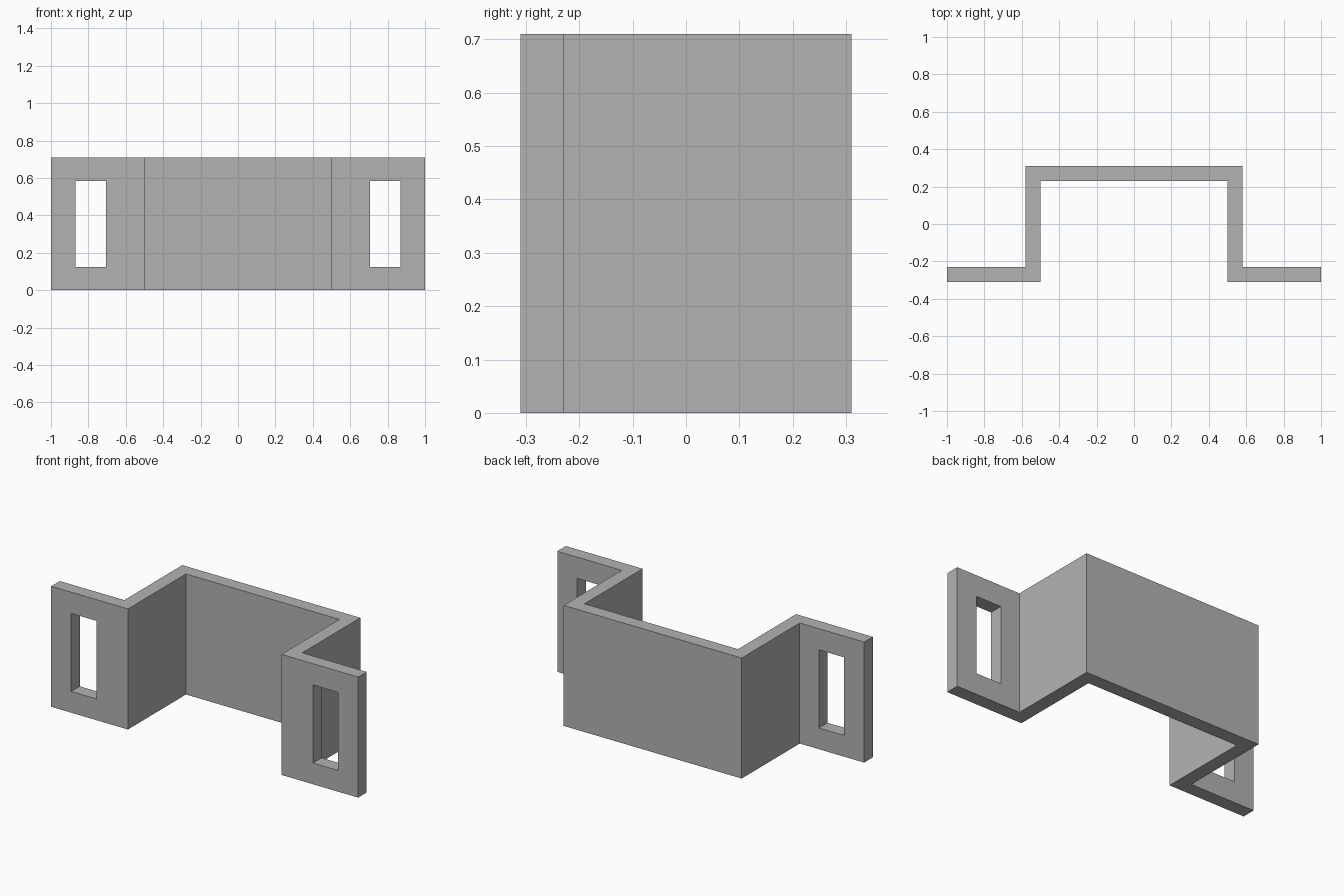
import bpy
import bmesh

HEIGHT = 0.71

cube = bpy.data.objects.get("Cube")
if cube:
    bpy.data.objects.remove(cube, do_unlink=True)

grey = bpy.data.materials.new("plain grey")
grey.use_nodes = True
grey.diffuse_color = (0.45, 0.45, 0.45, 1)
grey.node_tree.nodes["Principled BSDF"].inputs["Base Color"].default_value = (0.45, 0.45, 0.45, 1)


def extrude_outline(name, outline, bottom, top):
    """Solid made by raising a flat xy outline from bottom to top."""
    bm = bmesh.new()
    base = bm.faces.new([bm.verts.new((x, y, bottom)) for x, y in outline])
    raised = bmesh.ops.extrude_face_region(bm, geom=[base])["geom"]
    verts = [v for v in raised if isinstance(v, bmesh.types.BMVert)]
    bmesh.ops.translate(bm, verts=verts, vec=(0, 0, top - bottom))
    bmesh.ops.recalc_face_normals(bm, faces=bm.faces)
    mesh = bpy.data.meshes.new(name)
    bm.to_mesh(mesh)
    bm.free()
    mesh.materials.append(grey)
    obj = bpy.data.objects.new(name, mesh)
    bpy.context.collection.objects.link(obj)
    return obj


# Folded strip: flange, side wall, back wall, then mirrored
half = [(0.5, 0.23), (0.5, -0.31), (1, -0.31), (1, -0.23), (0.58, -0.23), (0.58, 0.31)]
outline = half + [(-x, y) for x, y in reversed(half)]
bracket = extrude_outline("bracket", outline, 0, HEIGHT)

# Upright slot through each flange
for side, label in ((1, "left"), (-1, "right")):
    slot = [(side * x, y) for x, y in ((0.705, -0.4), (0.87, -0.4), (0.87, -0.1), (0.705, -0.1))]
    cutter = extrude_outline(label + "_slot_cutter", slot, 0.125, 0.585)
    cutter.hide_render = True
    cutter.hide_viewport = True
    cut = bracket.modifiers.new(label + "_slot", "BOOLEAN")
    cut.operation = "DIFFERENCE"
    cut.solver = "EXACT"
    cut.object = cutter
